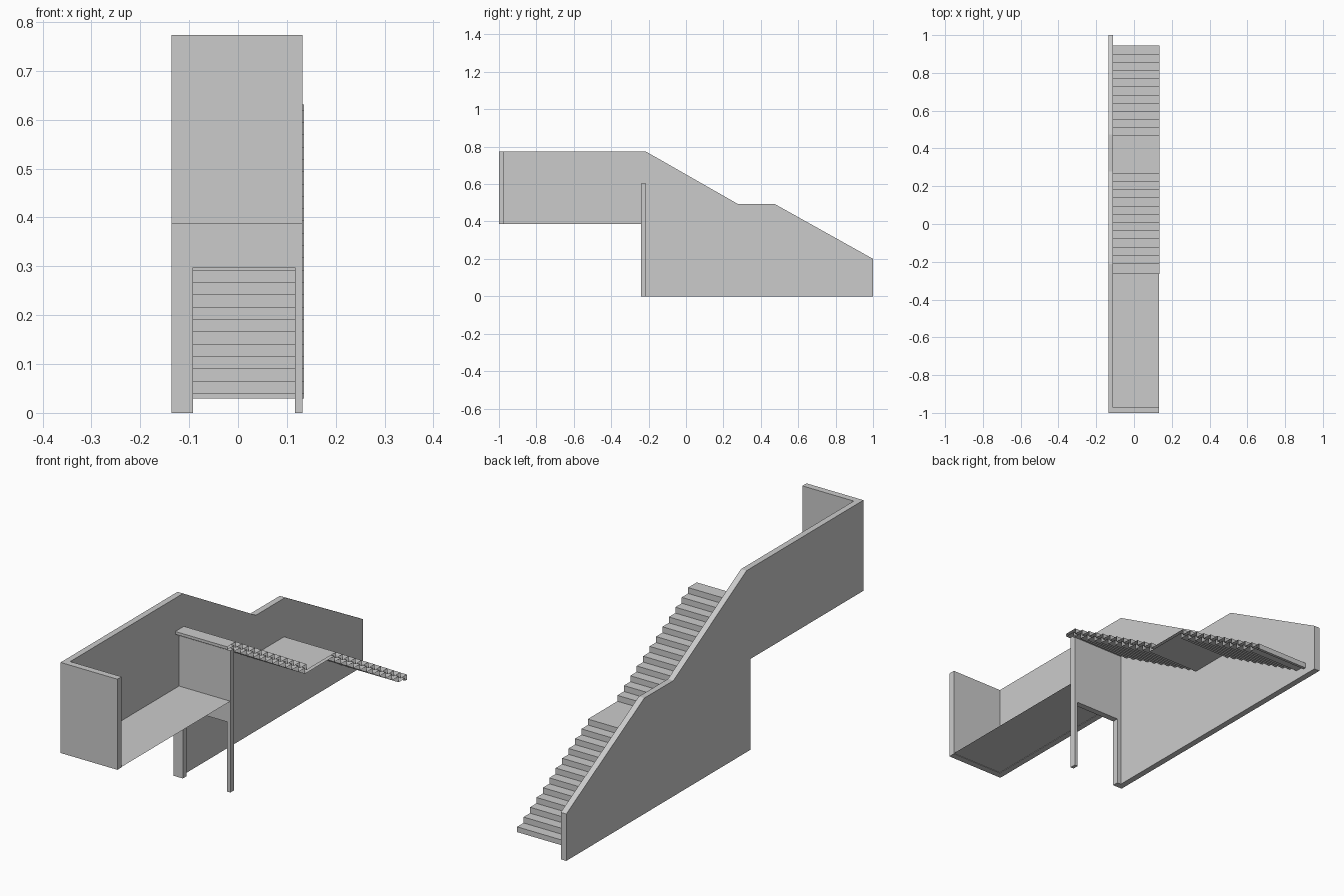
import bpy, bmesh

if "Cube" in bpy.data.objects:
    bpy.data.objects.remove(bpy.data.objects["Cube"])


def make_object(name, bm):
    bmesh.ops.recalc_face_normals(bm, faces=bm.faces[:])
    me = bpy.data.meshes.new(name)
    bm.to_mesh(me)
    bm.free()
    ob = bpy.data.objects.new(name, me)
    bpy.context.collection.objects.link(ob)
    return ob


def extrude_profile(name, pts, to3d, a, b, caps=True):
    """Sweep a closed 2D profile between two positions along an axis."""
    bm = bmesh.new()
    lo = [bm.verts.new(to3d(p, a)) for p in pts]
    hi = [bm.verts.new(to3d(p, b)) for p in pts]
    n = len(pts)
    for i in range(n):
        j = (i + 1) % n
        bm.faces.new((lo[i], lo[j], hi[j], hi[i]))
    if caps:
        bm.faces.new(lo)
        bm.faces.new(hi)
    return make_object(name, bm)


def along_x(p, x):
    return (x, p[0], p[1])


def along_y(p, y):
    return (p[0], y, p[1])


X_OUT, X_IN, X_RIGHT = -0.136, -0.11, 0.132
FLOOR, TOP = 0.387, 0.773

# Long side wall following the stair slope
extrude_profile("side_wall", [
    (-1, FLOOR), (-1, TOP), (-0.213, TOP), (0.278, 0.493), (0.475, 0.493),
    (1, 0.2), (1, 0), (-0.24, 0), (-0.24, FLOOR)], along_x, X_OUT, X_IN)

# End wall of the walkway
extrude_profile("end_wall", [
    (X_IN, FLOOR), (X_RIGHT, FLOOR), (X_RIGHT, TOP), (X_IN, TOP)],
    along_y, -1, -0.972)

# Walkway floor, a single sheet
bm = bmesh.new()
bm.faces.new([bm.verts.new(p) for p in (
    (X_IN, -0.972, FLOOR + 0.002), (X_RIGHT, -0.972, FLOOR + 0.002),
    (X_RIGHT, -0.24, FLOOR + 0.002), (X_IN, -0.24, FLOOR + 0.002))])
make_object("walkway_floor", bm)

# Cross panel with a doorway below the walkway
extrude_profile("doorway_panel", [
    (X_IN, 0), (-0.092, 0), (-0.092, 0.297), (0.117, 0.297), (0.117, 0),
    (X_RIGHT, 0), (X_RIGHT, 0.604), (X_IN, 0.604)], along_y, -0.24, -0.214)

# Two stair flights with a landing: folded sheet, open at the sides
RISE, RUN, THICK = 0.0252, 0.0433, 0.012
z = 0.0514
line = [(0.944, 0.029)]
for start, end in ((0.944, 0.269), (0.269, -0.265)):
    for i in range(12):
        y = start - i * RUN
        nxt = y - RUN if i < 11 else end
        line += [(y, z), (nxt, z)]
        z += RISE
under = [(y - THICK, h - THICK) for y, h in line]
under[0] = (under[0][0], line[0][1])
under[-1] = (line[-1][0], under[-1][1])
extrude_profile("stairs", line + under[::-1], along_x, X_IN, 0.135, caps=False)
